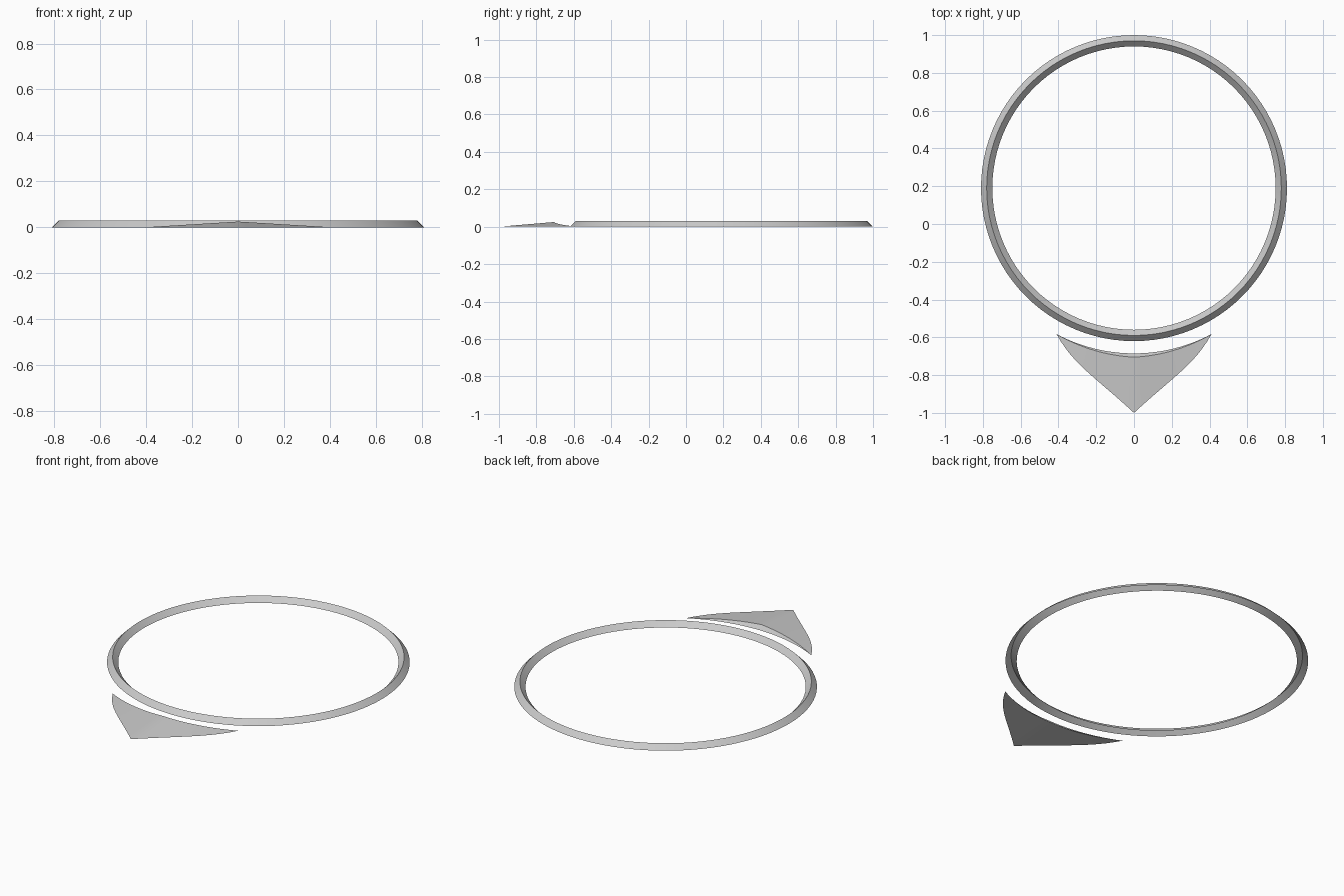
import bpy, math

if "Cube" in bpy.data.objects:
    bpy.data.objects.remove(bpy.data.objects["Cube"])

CY, SEG, N = 0.19, 96, 14   # ring centre, ring sides, pointer steps per half


def make(name, verts, faces):
    me = bpy.data.meshes.new(name)
    me.from_pydata(verts, [], faces)
    me.validate()
    ob = bpy.data.objects.new(name, me)
    bpy.context.collection.objects.link(ob)
    bpy.ops.object.select_all(action='DESELECT')
    ob.select_set(True)
    bpy.context.view_layer.objects.active = ob
    bpy.ops.object.shade_smooth_by_angle(angle=math.radians(30))
    return ob


def strip(columns, rows, wrap=False):
    # quads joining neighbouring columns of points
    last = columns if wrap else columns - 1
    return [(i * rows + j, i * rows + j + 1,
             (i + 1) % columns * rows + j + 1, (i + 1) % columns * rows + j)
            for i in range(last) for j in range(rows - 1)]


# ring: ridged band, open underneath
profile = [(0.75, 0), (0.78, 0.03), (0.81, 0)]
verts = []
for i in range(SEG):
    a = 2 * math.pi * i / SEG
    verts += [(r * math.sin(a), CY + r * math.cos(a), z) for r, z in profile]
make("ring", verts, [f[::-1] for f in strip(SEG, 3, True)])

# pointer: curved inner edge, ridge, and outer edges meeting at the tip
verts = []
for i in range(-N, N + 1):
    t = abs(i) / N
    s = 1 if i >= 0 else -1
    x = 0.41 * t
    y = CY - math.sqrt(0.875 ** 2 - x * x)
    ox = 2 * t * (1 - t) * 0.25 + t * t * 0.41
    oy = -(1 - t) ** 2 - 2 * t * (1 - t) * 0.77 + t * t * y
    verts += [(s * x, y, 0),
              (s * x, y - 0.02 * (1 - t), 0.025 * (1 - t)),
              (s * ox, oy, 0)]
make("pointer", verts, [f[::-1] for f in strip(2 * N + 1, 3)][::1] and
     [f for f in strip(2 * N + 1, 3)])
